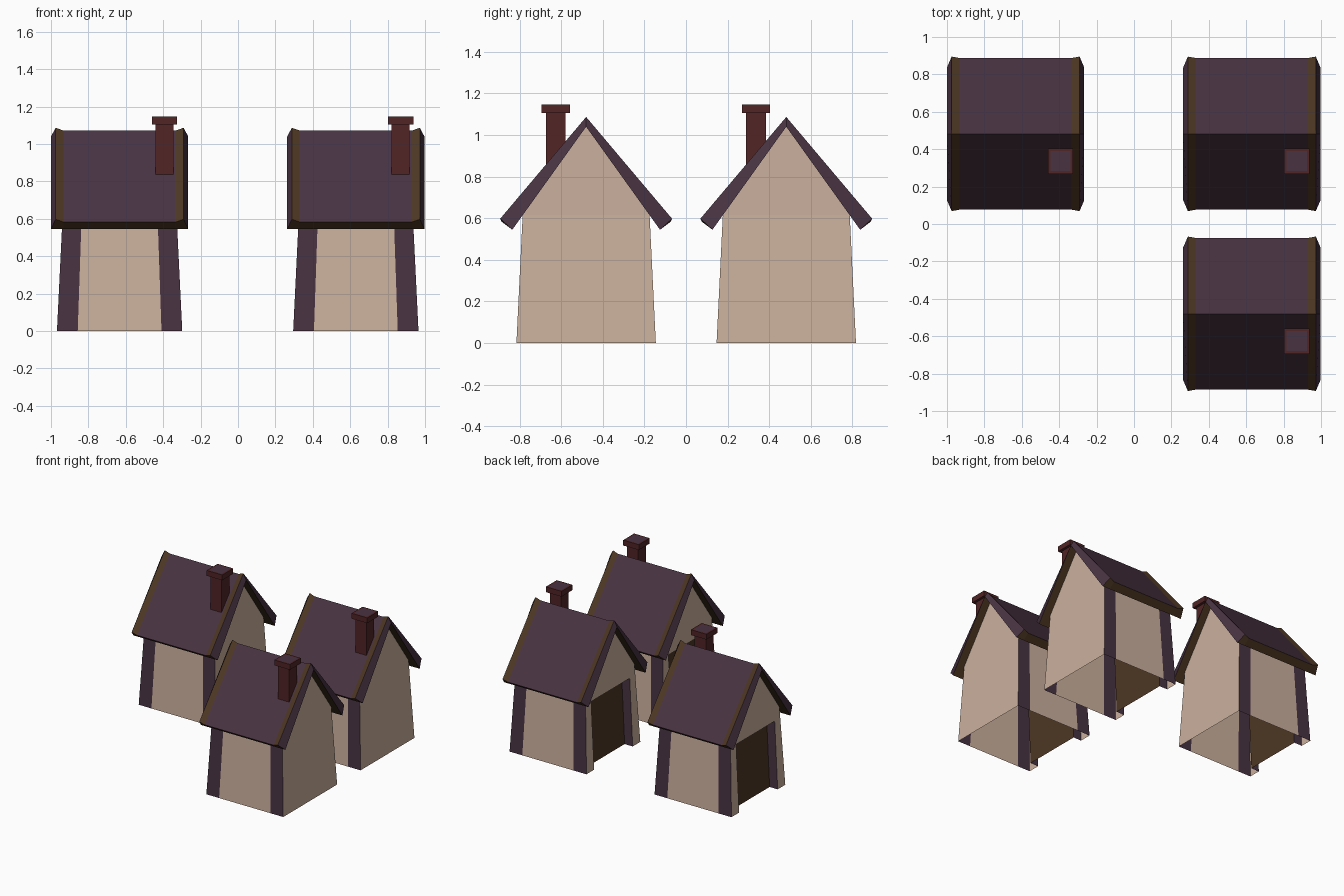
import bpy, bmesh
from mathutils import Vector

if "Cube" in bpy.data.objects:
    bpy.data.objects.remove(bpy.data.objects["Cube"])


def material(name, rgb):
    m = bpy.data.materials.new(name)
    m.diffuse_color = (*rgb, 1)
    m.use_nodes = True
    m.node_tree.nodes["Principled BSDF"].inputs["Base Color"].default_value = m.diffuse_color
    return m


CREAM, PURPLE, BROWN, RED = range(4)
MATS = [material("cream_plaster", (0.597, 0.434, 0.337)),
        material("dark_purple", (0.066, 0.033, 0.055)),
        material("dark_brown", (0.076, 0.038, 0.017)),
        material("chimney_red", (0.082, 0.018, 0.019))]


def face(bm, pts, mat):
    f = bm.faces.new([bm.verts.new(p) for p in pts])
    f.material_index = mat
    return f


def finish(bm, name):
    bmesh.ops.remove_doubles(bm, verts=bm.verts, dist=0.0005)
    bmesh.ops.recalc_face_normals(bm, faces=bm.faces)
    me = bpy.data.meshes.new(name)
    bm.to_mesh(me)
    bm.free()
    for m in MATS:
        me.materials.append(m)
    return me


EAVE, APEX = 0.615, 1.04      # wall heights
DOOR_W, DOOR_H, DEPTH = 0.24, 0.53, 0.07


def lean(z):
    # walls taper inward up to the eaves
    return 0.335 - 0.03 * z / EAVE


def build_walls():
    bm = bmesh.new()
    # front and back walls: post, plaster, post
    for s in (-1, 1):
        lo = [-lean(0), -0.224, 0.224, lean(0)]
        hi = [-lean(EAVE), -0.203, 0.203, lean(EAVE)]
        for i, mat in enumerate((PURPLE, CREAM, PURPLE)):
            face(bm, [(lo[i], s * lean(0), 0), (lo[i + 1], s * lean(0), 0),
                      (hi[i + 1], s * lean(EAVE), EAVE), (hi[i], s * lean(EAVE), EAVE)], mat)

    def gable(s, outline):
        face(bm, [(s * lean(z), y, z) for y, z in outline], CREAM)
        x, e = s * lean(EAVE), lean(EAVE)
        face(bm, [(x, -e, EAVE), (x, e, EAVE), (x, 0, APEX)], CREAM)

    # plain right gable, left gable notched by the doorway
    b, e = lean(0), lean(EAVE)
    gable(1, [(-b, 0), (b, 0), (e, EAVE), (-e, EAVE)])
    door = [(-DOOR_W, 0), (-DOOR_W, DOOR_H), (DOOR_W, DOOR_H), (DOOR_W, 0)]
    gable(-1, [(-b, 0)] + door + [(b, 0), (e, EAVE), (-e, EAVE)])
    # door reveal and recessed door panel
    outer = [Vector((-lean(z), y, z)) for y, z in door]
    inner = [p + Vector((DEPTH, 0, 0)) for p in outer]
    for i in range(3):
        face(bm, [outer[i], outer[i + 1], inner[i + 1], inner[i]], PURPLE)
    face(bm, inner, BROWN)
    return finish(bm, "walls")


def build_roof():
    bm = bmesh.new()

    # chevron section: top eave, ridge, eave, then underside back again
    def section(xo, xi, drop):
        return [(xo, -0.413 + drop * 0.5, 0.598 - drop), (xo, 0, 1.087 - drop),
                (xo, 0.413 - drop * 0.5, 0.598 - drop),
                (xi, 0.355, 0.545), (xi, 0, APEX), (xi, -0.355, 0.545)]

    rings = [section(-0.342, -0.367, 0), section(-0.30, -0.30, 0.015),
             section(0.30, 0.30, 0.015), section(0.342, 0.367, 0)]
    for k in range(3):
        a, b = rings[k], rings[k + 1]
        for i in range(6):
            j = (i + 1) % 6
            main = k == 1 and i < 2          # tiled slopes between the raised trims
            face(bm, [a[i], a[j], b[j], b[i]], PURPLE if main else BROWN)
    # gable-end boards
    for r in (rings[0], rings[3]):
        face(bm, [r[0], r[1], r[4], r[5]], PURPLE)
        face(bm, [r[1], r[2], r[3], r[4]], PURPLE)
    return finish(bm, "roof")


def build_chimney():
    bm = bmesh.new()
    for half, z0, z1 in ((0.048, 0.80, 1.105), (0.068, 1.105, 1.147)):
        r = bmesh.ops.create_cube(bm, size=1)
        for v in r["verts"]:
            v.co = (0.24 + v.co.x * half * 2, -0.146 + v.co.y * half * 2,
                    z1 if v.co.z > 0 else z0)
    for f in bm.faces:
        f.material_index = RED
    # flue opening inset in the cap
    bm.normal_update()
    top = max(bm.faces, key=lambda f: f.calc_center_median().z)
    bmesh.ops.inset_region(bm, faces=[top], thickness=0.02)
    top.material_index = PURPLE
    return finish(bm, "chimney")


# three identical houses
parts = {"walls": build_walls(), "roof": build_roof(), "chimney": build_chimney()}
for house, loc in (("back_left", (-0.633, 0.482, 0)), ("back_right", (0.63, 0.482, 0)),
                   ("front_right", (0.63, -0.48, 0))):
    for part, mesh in parts.items():
        ob = bpy.data.objects.new(f"{house}_{part}", mesh)
        ob.location = loc
        bpy.context.collection.objects.link(ob)
